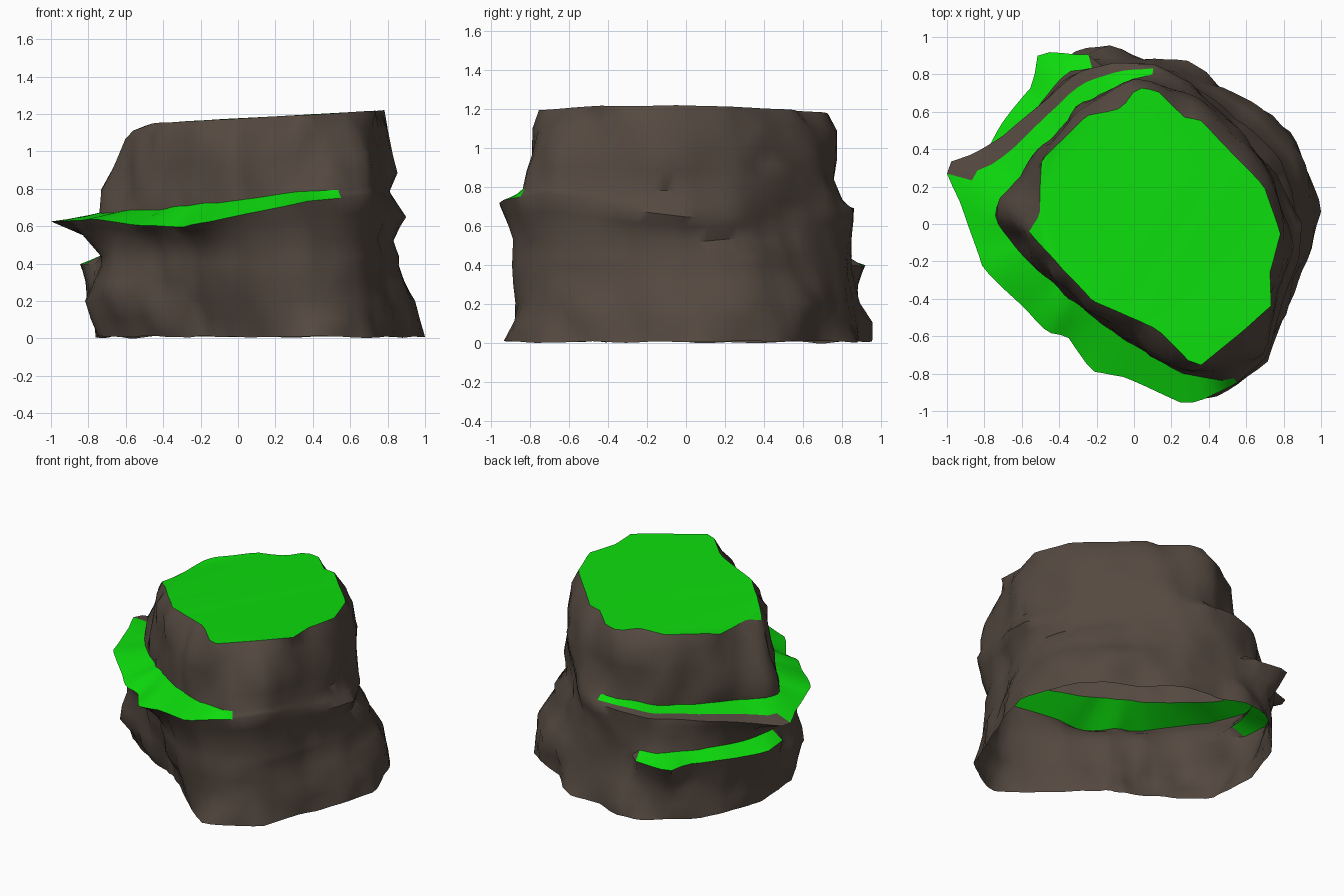
import bpy, bmesh, math
from mathutils import Vector, noise

if "Cube" in bpy.data.objects:
    bpy.data.objects.remove(bpy.data.objects["Cube"])

N = 96  # columns around the rock

# Outlines read from above (counter-clockwise), one per main stratum
BASE = [(1, .08), (.95, .25), (.84, .48), (.72, .58), (.52, .66), (.4, .8), (.28, .87), (.05, .86),
        (-.1, .95), (-.28, .92), (-.48, .78), (-.66, .55), (-.75, .25), (-.74, -.12), (-.45, -.32),
        (-.17, -.45), (0, -.6), (.25, -.82), (.4, -.93), (.55, -.84), (.72, -.73), (.8, -.5), (.95, -.15)]
LOWER_LEDGE = [(-.22, .9), (-.5, .9), (-.53, .84), (-.52, .74), (-.72, .5), (-.84, .3), (-.82, .06),
               (-.5, 0), (0, -.1), (.1, 0), (0, .6)]
LEDGE = [(.9, 0), (.76, .28), (.51, .5), (.32, .74), (.12, .84), (-.1, .85), (-.3, .8), (-.5, .63),
         (-.7, .47), (-.85, .37), (-.97, .33), (-1, .26), (-.93, .12), (-.87, -.03), (-.8, -.23),
         (-.6, -.42), (-.45, -.57), (-.35, -.59), (-.22, -.77), (-.05, -.8), (.28, -.95), (.38, -.92),
         (.55, -.84), (.73, -.68), (.77, -.5), (.88, -.2)]
FOOT = [(.82, 0), (.73, .28), (.54, .53), (.3, .73), (.12, .79), (-.02, .76), (-.2, .67), (-.28, .62),
        (-.38, .52), (-.53, .33), (-.58, .24), (-.73, .13), (-.74, .03), (-.62, -.13), (-.55, -.2),
        (-.25, -.46), (-.02, -.62), (.25, -.78), (.52, -.83), (.72, -.66), (.76, -.45), (.82, -.2)]
RIM = [(.79, -.05), (.7, .2), (.36, .55), (.28, .56), (.13, .7), (.02, .72), (-.06, .61), (-.25, .57),
       (-.49, .34), (-.5, .05), (-.56, -.04), (-.22, -.4), (.13, -.55), (.34, -.76), (.74, -.43), (.73, -.25)]

# Radii every 22.5 degrees from +x for the strata in between
LOW = [.95, .97, .90, .83, .85, .92, .84, .83, .81, .75, .55, .53, .66, .93, .98, .89]
STEP = [.87, .86, .78, .80, .83, .87, .77, .75, .73, .72, .58, .58, .70, .95, .95, .85]
UNDER = [.83, .78, .73, .78, .83, .84, .77, .80, .80, .71, .63, .65, .74, .95, .93, .83]
SHOULDER = [.80, .75, .72, .71, .76, .66, .62, .57, .60, .52, .49, .52, .55, .84, .88, .82]
# Heights of the sloping main ledge
LEDGE_Z = [.66, .66, .66, .68, .70, .68, .65, .63, .64, .64, .61, .60, .66, .74, .78, .70]
FOOT_Z = [.79, .84, .84, .78, .73, .70, .69, .68, .68, .69, .70, .72, .74, .79, .82, .80]


def sample(values, k):
    t = k * 16 / N
    i = int(t)
    f = t - i
    return values[i % 16] * (1 - f) + values[(i + 1) % 16] * f


def cast(outline, k):
    """Distance from the centre to the outline along column k."""
    a = math.tau * k / N
    d = Vector((math.cos(a), math.sin(a)))
    best = 0
    for p, q in zip(outline, outline[1:] + outline[:1]):
        p, e = Vector(p), Vector(q) - Vector(p)
        den = d.x * e.y - d.y * e.x
        if abs(den) > 1e-9:
            t = (p.x * e.y - p.y * e.x) / den
            u = (p.x * d.y - p.y * d.x) / den
            if t > 0 and -1e-6 <= u <= 1 + 1e-6:
                best = max(best, t)
    return best


def ring(height, rough, radii=None, outline=None):
    """Closed ring of points; height is a number, a list or a function of x."""
    pts = []
    for k in range(N):
        a = math.tau * k / N
        c, s = math.cos(a), math.sin(a)
        r = max(sample(radii, k) if radii else 0, cast(outline, k) if outline else 0)
        z = (height(r * c) if callable(height) else
             sample(height, k) if isinstance(height, list) else height)
        r += rough * noise.noise(Vector((c * 5, s * 5, z * 4)))
        z += rough * .7 * noise.noise(Vector((c * 4, s * 4, z + 9)))
        pts.append(Vector((r * c, r * s, z)))
    return pts


def between(a, b, t, rough=.05):
    """Extra ring between two strata, pushed in and out for a rocky face."""
    out = []
    for p, q in zip(a, b):
        m = p.lerp(q, t)
        d = Vector((m.x, m.y, 0)).normalized()
        out.append(m + d * rough * noise.noise(m * 4.5 + Vector((3, 7, 1))))
    return out


base = ring(.025, .02, outline=BASE)
low = ring(.22, .03, radii=LOW)
step_edge = ring(.41, .015, radii=STEP, outline=LOWER_LEDGE)
step_foot = ring(.455, .015, radii=STEP)
under = ring(.54, .02, radii=UNDER)
edge = ring(LEDGE_Z, .01, outline=LEDGE)
foot = ring(FOOT_Z, .015, outline=FOOT)
shoulder = ring(lambda x: 1.09 + .04 * x, .02, radii=SHOULDER)
upper = between(foot, shoulder, .6, .05)
rim = ring(lambda x: 1.175 + .055 * x - .3 * max(0, -.45 - x), .004, outline=RIM)

rings = [base, between(base, low, .5), low, between(low, step_edge, .5, .03), step_edge,
         step_foot, under, between(under, edge, .6, .02), edge, between(edge, foot, .4, 0),
         foot, between(foot, upper, .5), upper, shoulder, rim]
points = [p for r in rings for p in r]

# Fit to the overall size: x +-1, y +-0.95, z 0 to 1.22
lo = [min(p[i] for p in points) for i in range(3)]
hi = [max(p[i] for p in points) for i in range(3)]
to_lo, to_hi = (-1, -.955, 0), (1, .955, 1.22)
for p in points:
    for i in range(3):
        p[i] = to_lo[i] + (p[i] - lo[i]) / (hi[i] - lo[i]) * (to_hi[i] - to_lo[i])

# Sort the quads into rock and grass
parts = {"rock_wall": [], "main_ledge_grass": [], "lower_ledge_grass": [], "top_grass": []}
for j in range(len(rings) - 1):
    for k in range(N):
        n = (k + 1) % N
        quad = (j * N + k, j * N + n, (j + 1) * N + n, (j + 1) * N + k)
        deg = 360 * (k + .5) / N
        name = "rock_wall"
        if (j == 8 and 165 < deg < 302) or (j == 9 and 82 < deg < 302):
            name = "main_ledge_grass"  # bare rock lip along the back left
        if j == 4 and 105 < deg < 172:
            name = "lower_ledge_grass"
        parts[name].append(quad)
last = (len(rings) - 1) * N
parts["top_grass"].append(tuple(range(last, last + N)))


def material(name, color):
    m = bpy.data.materials.new(name)
    m.diffuse_color = color
    m.use_nodes = True
    m.node_tree.nodes["Principled BSDF"].inputs["Base Color"].default_value = m.diffuse_color
    return m


rock = material("rock", (.09, .067, .052, 1))
grass = material("grass", (.004, .72, .004, 1))

# One object per part, without the unused points
for name, faces in parts.items():
    mesh = bpy.data.meshes.new(name)
    mesh.from_pydata(points, [], faces)
    bm = bmesh.new()
    bm.from_mesh(mesh)
    bmesh.ops.delete(bm, geom=[v for v in bm.verts if not v.link_faces], context='VERTS')
    bmesh.ops.triangulate(bm, faces=bm.faces[:])
    bm.to_mesh(mesh)
    bm.free()
    mesh.materials.append(rock if name == "rock_wall" else grass)
    obj = bpy.data.objects.new(name, mesh)
    bpy.context.collection.objects.link(obj)
    bpy.ops.object.select_all(action='DESELECT')
    obj.select_set(True)
    bpy.context.view_layer.objects.active = obj
    bpy.ops.object.shade_smooth_by_angle(angle=math.radians(50))
